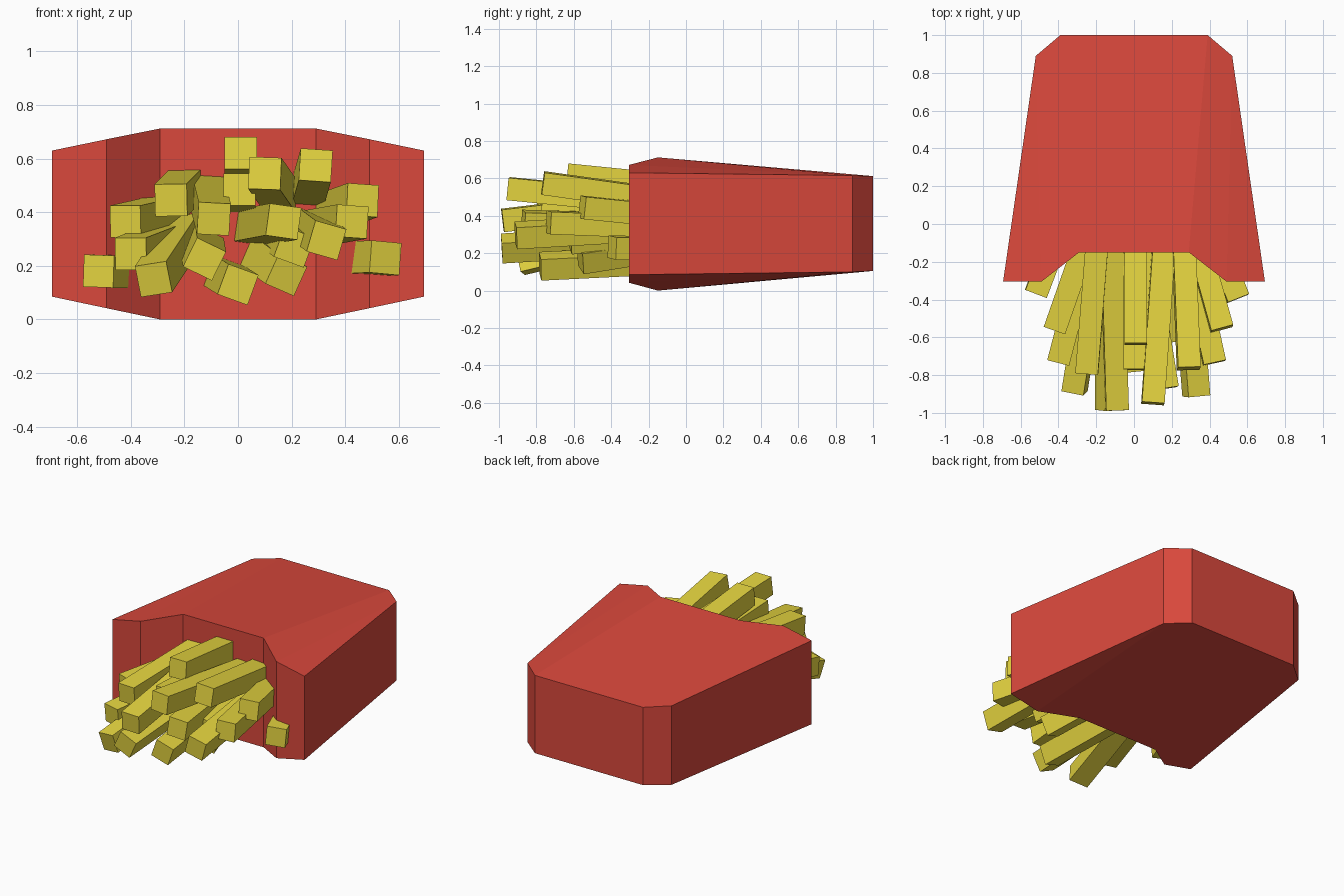
import bpy, bmesh
from mathutils import Vector, Matrix
from math import radians

if "Cube" in bpy.data.objects:
    bpy.data.objects.remove(bpy.data.objects["Cube"])


def material(name, color):
    m = bpy.data.materials.new(name)
    m.diffuse_color = color
    m.use_nodes = True
    m.node_tree.nodes["Principled BSDF"].inputs["Base Color"].default_value = m.diffuse_color
    return m


def add_object(name, bm, mat):
    bmesh.ops.recalc_face_normals(bm, faces=bm.faces)
    me = bpy.data.meshes.new(name)
    bm.to_mesh(me)
    bm.free()
    me.materials.append(mat)
    ob = bpy.data.objects.new(name, me)
    bpy.context.collection.objects.link(ob)
    return ob


red = material("carton_red", (0.70, 0.065, 0.045, 1))
yellow = material("fry_yellow", (0.78, 0.66, 0.05, 1))

# Carton: half outline (x, y, z bottom, z top), mirrored across x
half = [(0.29, -0.15, 0.0, 0.712), (0.49, -0.305, 0.042, 0.672),
        (0.693, -0.305, 0.085, 0.63), (0.52, 0.89, 0.10, 0.615),
        (0.39, 1.0, 0.105, 0.612)]
outline = half + [(-x, y, a, b) for x, y, a, b in reversed(half)]
bm = bmesh.new()
low = [bm.verts.new((x, y, a)) for x, y, a, b in outline]
high = [bm.verts.new((x, y, b)) for x, y, a, b in outline]
n = len(outline)
for i in range(n):
    j = (i + 1) % n
    bm.faces.new((low[i], low[j], high[j], high[i]))
# top and bottom panels split into near-flat pieces
for ring in (low, high):
    for ids in ((0, 4, 5, 9), (0, 1, 3, 4), (1, 2, 3), (9, 8, 6, 5), (8, 7, 6)):
        bm.faces.new([ring[i] for i in ids])
add_object("carton", bm, red)

# Fries: tip centre x, y, z, drift in x and z per unit of depth, roll in degrees
fries = [
    (-0.52, -0.37, 0.18, 0.38, 0.0, -2),
    (-0.42, -0.56, 0.365, 0.35, 0.08, 0),
    (-0.40, -0.73, 0.245, 0.26, 0.10, 0),
    (-0.315, -0.885, 0.15, 0.16, 0.24, 9),
    (-0.25, -0.79, 0.445, 0.08, 0.08, 1),
    (-0.125, -0.985, 0.225, -0.01, 0.06, -26),
    (-0.09, -0.98, 0.375, -0.03, 0.12, -3),
    (0.01, -0.635, 0.62, 0.0, -0.10, 0),
    (0.005, -0.77, 0.485, 0.0, -0.04, 0),
    (0.10, -0.95, 0.545, 0.07, -0.10, -2),
    (0.29, -0.765, 0.575, -0.04, -0.14, -4),
    (0.465, -0.555, 0.445, -0.28, -0.10, -4),
    (0.425, -0.735, 0.365, -0.22, -0.04, -4),
    (0.33, -0.91, 0.295, -0.08, 0.06, -16),
    (0.17, -0.87, 0.365, -0.16, -0.03, -8),
    (0.55, -0.395, 0.23, -0.40, -0.02, -5),
    (0.0, -0.78, 0.13, -0.08, 0.05, -20),
    (0.18, -0.565, 0.165, -0.22, 0.16, -23),
    (0.21, -0.62, 0.27, -0.10, 0.08, -20),
]
width = 0.12
for k, (x, y, z, sx, sz, roll) in enumerate(fries, 1):
    axis = Vector((sx, 1, sz)).normalized()
    side = axis.cross(Vector((0, 0, 1))).normalized()
    up = side.cross(axis)
    frame = Matrix((side, axis, up)).transposed().to_4x4()
    length = 0.05 - y
    bm = bmesh.new()
    bmesh.ops.create_cube(bm, size=1)
    bm.transform(Matrix.Translation((x, y, z)) @ frame
                 @ Matrix.Rotation(radians(-roll), 4, 'Y')
                 @ Matrix.Diagonal((width, length, width, 1))
                 @ Matrix.Translation((0, 0.5, 0)))
    add_object(f"fry_{k:02d}", bm, yellow)
